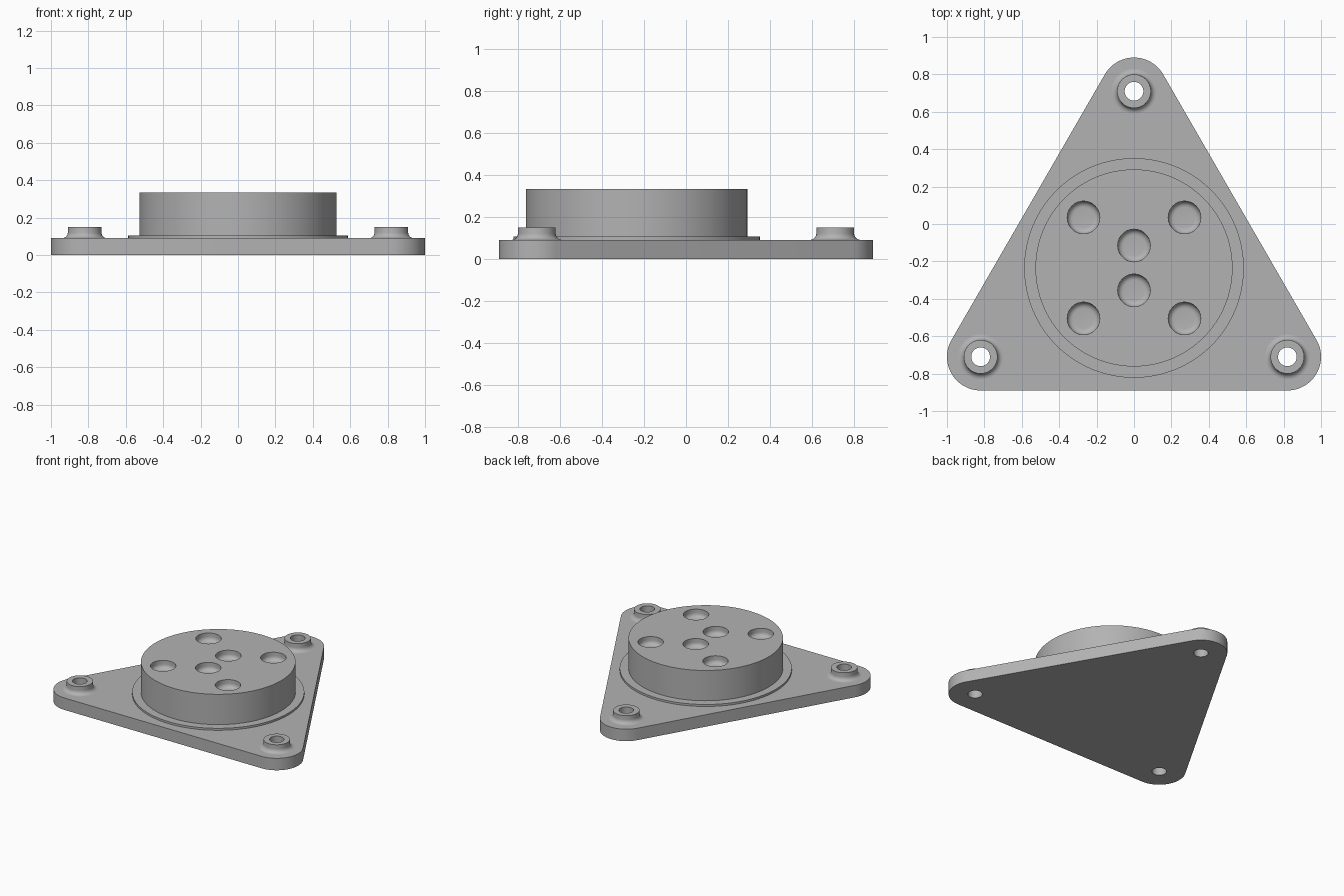
import bpy, bmesh
from math import radians, cos, sin, pi
from mathutils import Vector, Matrix

if "Cube" in bpy.data.objects:
    bpy.data.objects.remove(bpy.data.objects["Cube"])

grey = bpy.data.materials.new("matte grey")
grey.use_nodes = True
grey.diffuse_color = (0.45, 0.45, 0.45, 1)
grey.node_tree.nodes["Principled BSDF"].inputs["Base Color"].default_value = grey.diffuse_color

PLATE_TOP, DRUM_TOP, BOSS_TOP = 0.09, 0.333, 0.15
CORNER_R, BORE = 0.18, 0.05
CORNERS = [(0.82, -0.71), (0, 0.71), (-0.82, -0.71)]
DRUM_CENTRE = (0, -0.235)


def finish(name, bm):
    bmesh.ops.recalc_face_normals(bm, faces=bm.faces)
    mesh = bpy.data.meshes.new(name)
    bm.to_mesh(mesh)
    bm.free()
    mesh.materials.append(grey)
    ob = bpy.data.objects.new(name, mesh)
    bpy.context.collection.objects.link(ob)
    return ob


def lathe(name, profile, places, steps=64):
    """Revolve an (r, z) profile around z at each (x, y) place."""
    bm = bmesh.new()
    for x, y in places:
        verts = [bm.verts.new((x + r, y, z)) for r, z in profile]
        edges = [bm.edges.new(p) for p in zip(verts, verts[1:])]
        bmesh.ops.spin(bm, geom=verts + edges, cent=(x, y, 0), axis=(0, 0, 1),
                       angle=2 * pi, steps=steps)
    bmesh.ops.remove_doubles(bm, verts=bm.verts, dist=1e-4)
    return finish(name, bm)


def arc(cr, cz, radius, start, end, n=6):
    return [(cr + radius * cos(a), cz + radius * sin(a))
            for a in (radians(start + (end - start) * i / n) for i in range(n + 1))]


def select(ob):
    bpy.ops.object.select_all(action="DESELECT")
    ob.select_set(True)
    bpy.context.view_layer.objects.active = ob


def cut(ob, cutter):
    mod = ob.modifiers.new("holes", "BOOLEAN")
    mod.operation, mod.solver, mod.object = "DIFFERENCE", "EXACT", cutter
    select(ob)
    bpy.ops.object.modifier_apply(modifier=mod.name)
    bpy.data.objects.remove(cutter)


# Rounded triangular base plate with a through hole in each corner
bm = bmesh.new()
outline = []
for (x, y), start in zip(CORNERS, (-90, 30, 150)):
    outline += [bm.verts.new((px, py, 0)) for px, py in
                arc(x, y, CORNER_R, start, start + 120, 24)]
base = bm.faces.new(outline)
top = bmesh.ops.extrude_face_region(bm, geom=[base])["geom"]
bmesh.ops.translate(bm, vec=(0, 0, PLATE_TOP),
                    verts=[v for v in top if isinstance(v, bmesh.types.BMVert)])
if not any(f.normal.z < -0.5 for f in bm.faces) or len(bm.faces) == len(outline) + 1:
    bm.faces.new(outline) if base not in bm.faces[:] else None
plate = finish("base_plate", bm)
cut(plate, lathe("bore_cutter", [(0, -0.1), (BORE, -0.1), (BORE, 0.2), (0, 0.2)], CORNERS))

# Raised corner bosses with a flared foot
fillet = 0.03
bosses = lathe("corner_bosses",
               [(BORE, PLATE_TOP), (BORE, BOSS_TOP), (0.09, BOSS_TOP)]
               + arc(0.09 + fillet, PLATE_TOP + fillet, fillet, 180, 270), CORNERS)

# Central drum standing on a thin flange
drum = lathe("drum", [(0, PLATE_TOP), (0.587, PLATE_TOP), (0.587, 0.105), (0.527, 0.105),
                      (0.527, DRUM_TOP), (0, DRUM_TOP)], [DRUM_CENTRE], 128)

# Six shallow sockets with rounded floors
sockets = [(x, DRUM_CENTRE[1] + s * d) for s in (-1, 1)
           for x, d in ((-0.27, 0.27), (0.27, 0.27), (0, 0.12))]
floor = DRUM_TOP - 0.06
cut(drum, lathe("socket_cutter",
                [(0, floor), (0.055, floor)]
                + arc(0.055, floor + 0.032, 0.032, -90, 0)
                + [(0.087, DRUM_TOP + 0.1), (0, DRUM_TOP + 0.1)], sockets))

for ob in (plate, bosses, drum):
    select(ob)
    bpy.ops.object.shade_smooth_by_angle(angle=radians(30))
